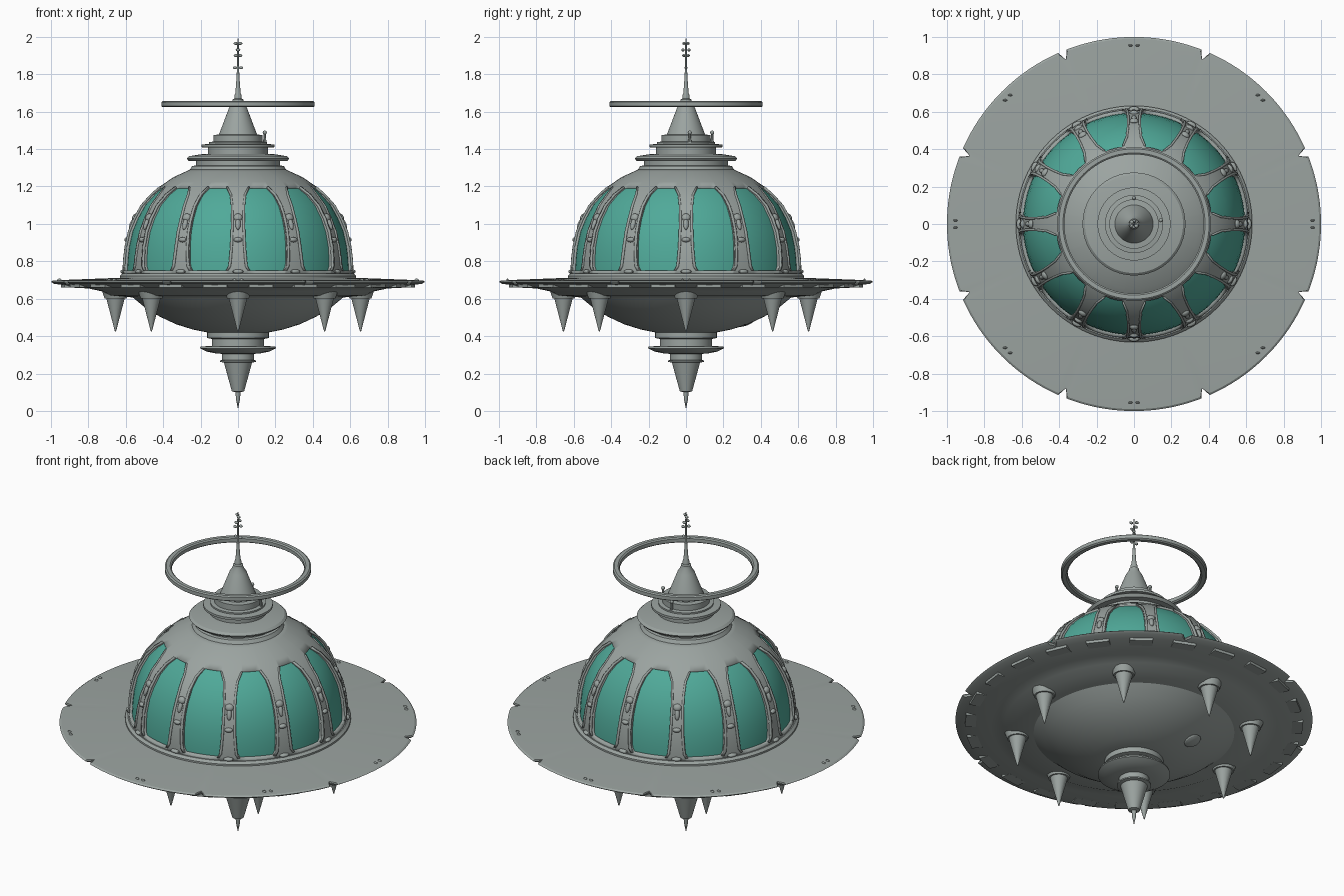
import bpy, bmesh, math
from mathutils import Matrix, Vector

if "Cube" in bpy.data.objects:
    bpy.data.objects.remove(bpy.data.objects["Cube"])

def mat(name, rgb):
    m = bpy.data.materials.new(name)
    m.diffuse_color = (*rgb, 1)
    m.use_nodes = True
    m.node_tree.nodes["Principled BSDF"].inputs["Base Color"].default_value = m.diffuse_color
    return m

GREY = mat("hull grey", (0.33, 0.37, 0.355))
GLASS = mat("teal glass", (0.08, 0.40, 0.32))

def finish(name, bm, material, angle=30):
    bmesh.ops.recalc_face_normals(bm, faces=bm.faces)
    me = bpy.data.meshes.new(name)
    bm.to_mesh(me)
    bm.free()
    ob = bpy.data.objects.new(name, me)
    bpy.context.collection.objects.link(ob)
    me.materials.append(material)
    bpy.ops.object.select_all(action='DESELECT')
    ob.select_set(True)
    bpy.context.view_layer.objects.active = ob
    bpy.ops.object.shade_smooth_by_angle(angle=math.radians(angle))
    return ob

def polar(r, a, z):
    return Vector((r * math.cos(a), r * math.sin(a), z))

def lathe(name, profile, material=GREY, seg=64, closed=False, warp=None):
    """Spin (radius, z) points around the z axis."""
    bm = bmesh.new()
    rings = []
    for r, z in profile:
        if r == 0:
            rings.append([bm.verts.new((0, 0, z))] * seg)
        else:
            rings.append([bm.verts.new(polar(warp(r, i) if warp else r, math.tau * i / seg, z))
                          for i in range(seg)])
    pairs = list(zip(rings, rings[1:])) + ([(rings[-1], rings[0])] if closed else [])
    for a, b in pairs:
        for i in range(seg):
            j = (i + 1) % seg
            quad = list(dict.fromkeys((a[i], a[j], b[j], b[i])))
            if len(quad) > 2:
                bm.faces.new(quad)
    return finish(name, bm, material)

def stud(bm, pos, normal, scale):
    """Flattened ball whose local z axis follows the normal and y axis points up the surface."""
    n = normal.normalized()
    x = Vector((0, 0, 1)).cross(n).normalized()
    rot = Matrix((x, n.cross(x), n)).transposed().to_4x4()
    m = Matrix.Translation(pos) @ rot @ Matrix.Diagonal((*scale, 1))
    bmesh.ops.create_uvsphere(bm, u_segments=12, v_segments=8, radius=1, matrix=m)

# Dome curve: radius at a given height
DOME = [(.612, .72), (.610, .80), (.600, .88), (.582, .96), (.553, 1.03), (.515, 1.10),
        (.462, 1.16), (.418, 1.20), (.345, 1.25), (.235, 1.30)]

def dome_r(z):
    for (r0, z0), (r1, z1) in zip(DOME, DOME[1:]):
        if z <= z1:
            return r0 + (r1 - r0) * (z - z0) / (z1 - z0)
    return DOME[-1][0]

# Dome shell with twelve tapered window openings; (height, window half angle)
ROWS = [(.72, 9), (.752, 9), (.775, 10.2), (.82, 10.6), (.88, 11), (.96, 11.2), (1.03, 11.2),
        (1.10, 10.8), (1.16, 9.6), (1.20, 6.5), (1.225, 6.5), (1.25, 6.5), (1.28, 6.5), (1.30, 6.5)]

def dome_grid(keep, lift):
    """Warped dome surface; keep(row, column) picks the faces."""
    bm = bmesh.new()
    grid = []
    for z, w in ROWS:
        ring = []
        for s in range(12):
            for off in (-15, -w - 1.3, -w, -w / 2, 0, w / 2, w, w + 1.3):
                ring.append(bm.verts.new(polar(dome_r(z) + lift, math.radians(15 + 30 * s + off), z)))
        grid.append(ring)
    n = len(grid[0])
    for k in range(len(ROWS) - 1):
        for i in range(n):
            if keep(k, i % 8):
                j = (i + 1) % n
                bm.faces.new((grid[k][i], grid[k][j], grid[k + 1][j], grid[k + 1][i]))
    bmesh.ops.delete(bm, geom=[v for v in bm.verts if not v.link_faces], context='VERTS')
    return bm

def is_window(k, c):
    return 1 <= k <= 8 and 2 <= c <= 5

def is_frame(k, c):
    return 1 <= k <= 8 and c in (1, 6)

def thicken(ob, t):
    md = ob.modifiers.new("thickness", 'SOLIDIFY')
    md.thickness, md.offset = t, -1

thicken(finish("dome_shell", dome_grid(lambda k, c: not is_window(k, c), 0), GREY), .03)
thicken(finish("window_frames", dome_grid(is_frame, .007), GREY), .012)
lathe("glass_dome", [(dome_r(z) - .018, z) for z, w in ROWS[:11]], GLASS, 96)

# Rib fittings: an oval stud, a keyhole plate and a foot
bm = bmesh.new()
for s in range(12):
    a = math.tau * s / 12
    for z, tilt, size in ((.915, .2, (.024, .014, .016)), (1.0, .4, (.014, .035, .013)),
                          (1.035, .45, (.024, .022, .015)), (.745, 0, (.03, .012, .018))):
        stud(bm, polar(dome_r(z), a, z), polar(1, a, tilt), size)
finish("rib_fittings", bm, GREY)

# Saucer disc with notched rim
def notch(r, i):
    return min(r, .95) if i % 32 == 16 else r

lathe("saucer_disc", [(.55, .715), (.63, .712), (.94, .700), (.99, .697), (1, .690), (.985, .680),
                      (.94, .674), (.90, .660), (.80, .655), (.73, .640), (.68, .617), (.54, .605)],
      seg=256, warp=notch)
lathe("dome_base_ring", [(.60, .70), (.632, .70), (.632, .722), (.618, .735), (.60, .735)], seg=96)

# Underside rim blocks and upper rim studs
bm = bmesh.new()
for s in range(24):
    a = math.tau * (s + .5) / 24
    m = Matrix.Translation(polar(.915, a, .668)) @ Matrix.Rotation(a, 4, 'Z') @ Matrix.Diagonal((.06, .13, .018, 1))
    bmesh.ops.create_cube(bm, size=1, matrix=m)
finish("rim_blocks", bm, GREY)
bm = bmesh.new()
for s in range(8):
    for d in (-.02, .02):
        stud(bm, polar(.955, math.tau * s / 8 + d, .699), Vector((.01, 0, 1)), (.006, .012, .009))
finish("rim_studs", bm, GREY)

# Lower hull bowl with a small round hatch
lathe("lower_hull", [(.60, .64), (.56, .605), (.50, .555), (.42, .505), (.33, .463), (.24, .435), (.165, .42), (0, .415)], seg=96)
bm = bmesh.new()
stud(bm, Vector((-.16, .32, .472)), Vector((-.18, .36, -1)), (.05, .05, .014))
finish("hull_hatch", bm, GREY)

# Eight hanging spikes with mounts
bm = bmesh.new()
for s in range(8):
    c = polar(.655, math.tau * s / 8, 0)
    for r1, r2, z0, z1 in ((.003, .05, .425, .605), (.058, .075, .60, .65)):
        bmesh.ops.create_cone(bm, cap_ends=True, segments=24, radius1=r1, radius2=r2, depth=z1 - z0,
                              matrix=Matrix.Translation(c + Vector((0, 0, (z0 + z1) / 2))))
finish("hanging_spikes", bm, GREY)

# Lower stack and tip
lathe("lower_stack", [(0, .43), (.165, .43), (.165, .39), (.14, .385), (.14, .347), (.20, .345), (.203, .335),
                      (.17, .318), (.12, .308), (.085, .305), (.085, .272), (.095, .27), (.095, .262),
                      (.075, .258), (.033, .105), (.014, .10), (.010, .06), (0, .01)])

# Upper stack, cone and spire
lathe("upper_stack", [(.26, 1.285), (.245, 1.31), (.225, 1.312), (.225, 1.335), (.262, 1.335), (.275, 1.35),
                      (.262, 1.362), (.20, 1.372), (.16, 1.375), (.16, 1.408), (.195, 1.41), (.195, 1.424),
                      (.155, 1.428), (.155, 1.437), (.132, 1.44), (.132, 1.475), (.102, 1.478), (.048, 1.62),
                      (.03, 1.65), (.028, 1.665), (.02, 1.67), (.02, 1.685), (.014, 1.70), (.008, 1.78),
                      (.005, 1.85), (.004, 1.97), (0, 2.0)])
bm = bmesh.new()
for k, z in enumerate((1.835, 1.90, 1.93, 1.965)):
    for side in (-1, 1):
        stud(bm, polar(.016 * side, k * .8, z), Vector((0, .01, 1)), (.012, .009, .008))
finish("spire_knobs", bm, GREY)

# Small aerials on the upper stack
bm = bmesh.new()
for x, y in ((.143, .02), (0, .14)):
    bmesh.ops.create_cone(bm, cap_ends=True, segments=8, radius1=.009, radius2=.006, depth=.06,
                          matrix=Matrix.Translation((x, y, 1.46)))
    stud(bm, Vector((x, y, 1.488)), Vector((.01, 0, 1)), (.011, .011, .011))
finish("stack_aerials", bm, GREY)

# Floating ring
lathe("halo_ring", [(.372, 1.63), (.38, 1.624), (.402, 1.624), (.41, 1.63), (.41, 1.651),
                    (.402, 1.657), (.38, 1.657), (.372, 1.651)], seg=96, closed=True)
